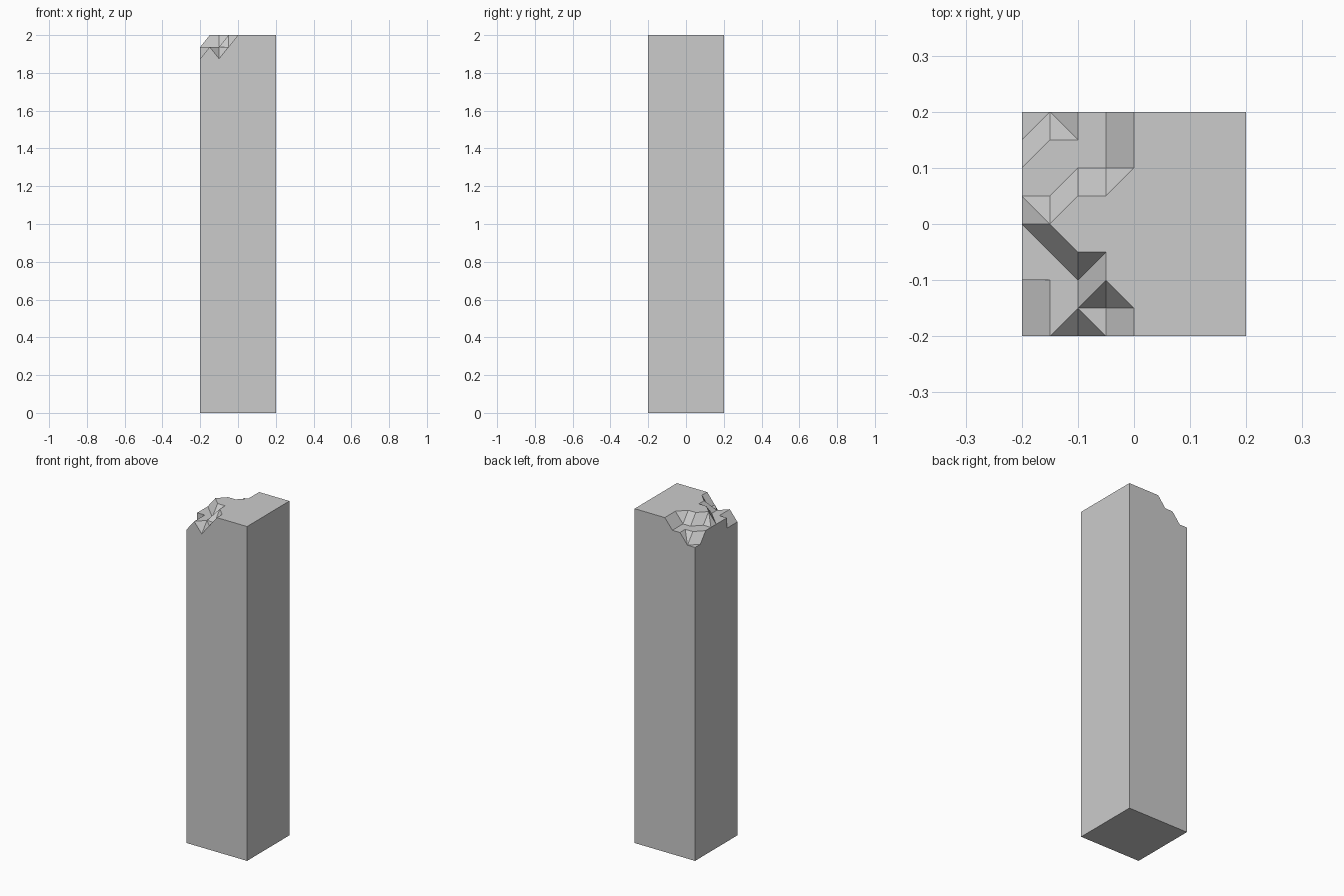
import bpy
import bmesh
import math

if "Cube" in bpy.data.objects:
    bpy.data.objects.remove(bpy.data.objects["Cube"])

STEP, DROP, HALF, TOP = 0.05, 0.0625, 0.2, 2.0

# Depth of the chipped corner in steps, front row to back row, x = -0.2 to 0
CHIP = ["21210", "21110", "11100", "11000", "10000",
        "11000", "11110", "21110", "22110"]
FLIPPED = {(2, 1), (2, 2), (0, 4), (1, 7)}  # cells split along the other diagonal

bm = bmesh.new()


def vert(i, j, depth):
    return bm.verts.new((-HALF + STEP * i, -HALF + STEP * j, TOP - DROP * depth))


depth = [[int(c) for c in row] for row in CHIP]
grid = [[vert(i, j, d) for i, d in enumerate(row)] for j, row in enumerate(depth)]
notch = vert(0, 2, 2)  # foot of the small step on the left edge

# Broken surface
for j in range(8):
    for i in range(4):
        a, b = grid[j][i], grid[j][i + 1]
        c, d = grid[j + 1][i + 1], grid[j + 1][i]
        if (i, j) == (0, 1):
            bm.faces.new((a, b, c, notch))
            bm.faces.new((notch, c, d))
            continue
        slash = depth[j][i] == depth[j + 1][i + 1]
        if (i, j) in FLIPPED:
            slash = not slash
        tris = ((a, b, c), (a, c, d)) if slash else ((a, b, d), (b, c, d))
        for tri in tris:
            bm.faces.new(tri)

# Intact corners of the pillar
base = [bm.verts.new((x * HALF, y * HALF, 0)) for x, y in ((-1, -1), (1, -1), (1, 1), (-1, 1))]
top_front = bm.verts.new((HALF, -HALF, TOP))
top_back = bm.verts.new((HALF, HALF, TOP))

# Flat top, sides and underside
left = [row[0] for row in grid]
left.insert(2, notch)
bm.faces.new([row[4] for row in reversed(grid)] + [top_front, top_back])
bm.faces.new([base[0], base[1], top_front] + grid[0][::-1])
bm.faces.new([base[2], base[3]] + grid[8] + [top_back])
bm.faces.new([base[3], base[0]] + left)
bm.faces.new([base[1], base[2], top_back, top_front])
bm.faces.new(base[::-1])

# Merge coplanar facets
bmesh.ops.recalc_face_normals(bm, faces=bm.faces)
bmesh.ops.dissolve_limit(bm, angle_limit=math.radians(1), verts=bm.verts, edges=bm.edges)

mesh = bpy.data.meshes.new("chipped_pillar")
bm.to_mesh(mesh)
bm.free()
bpy.context.collection.objects.link(bpy.data.objects.new("chipped_pillar", mesh))
